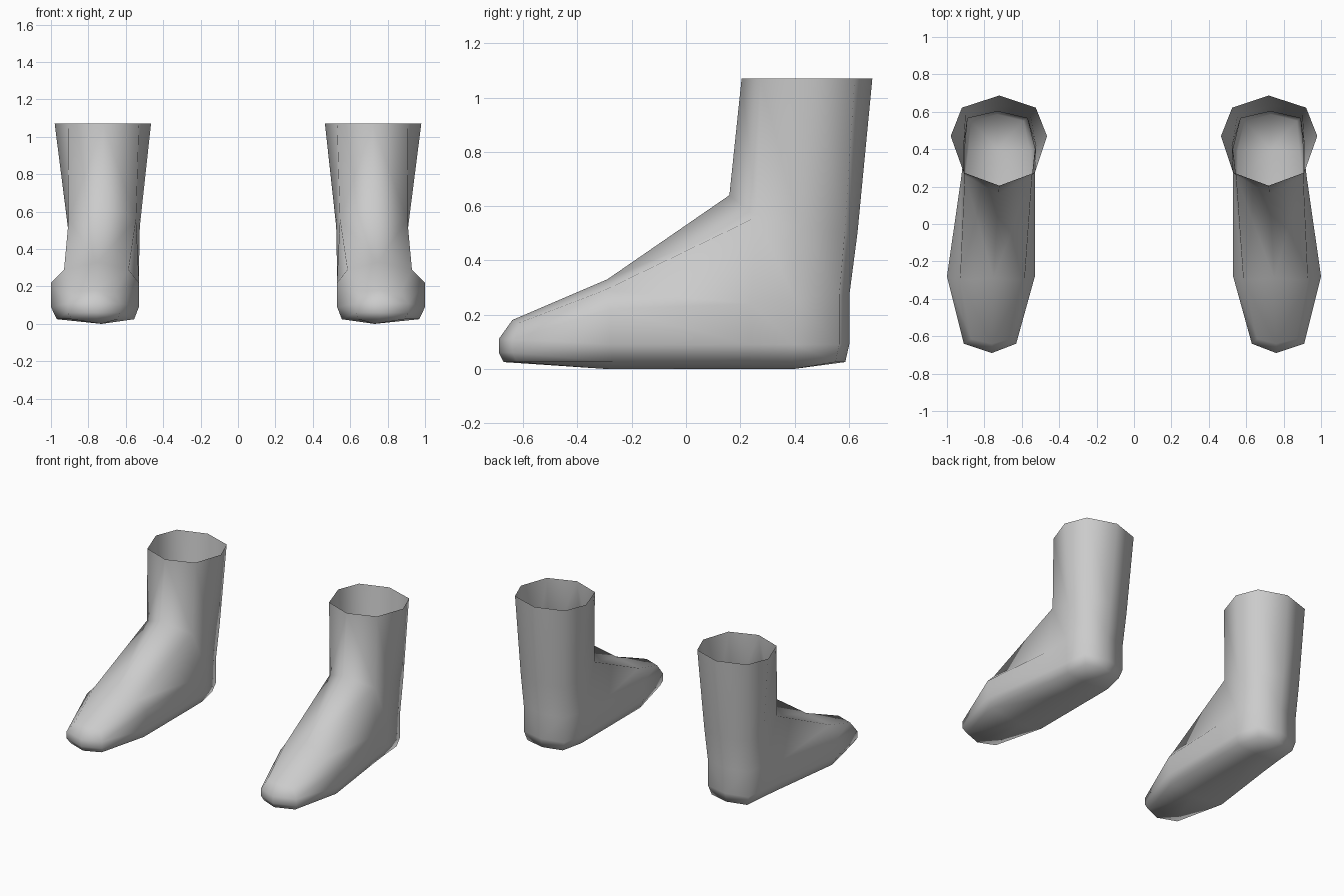
import bpy, bmesh

if "Cube" in bpy.data.objects:
    bpy.data.objects.remove(bpy.data.objects["Cube"])

# Each row runs from toe to heel; entries are (inner x, outer x, y, z)
shoulder = [(.76, .76, -.64, .18), (.66, .87, -.615, .17), (.585, .93, -.30, .29),
            (.545, .905, .26, .56), (.525, .91, .42, .52), (.555, .9, .585, .5),
            (.73, .73, .632, .5)]
# Plan outline of the foot: (inner x, outer x, y, upper side height)
outline = [(.76, .76, -.69, .11), (.63, .91, -.64, .11), (.53, 1.0, -.28, .22),
           (.53, .925, .24, .24), (.53, .905, .40, .26), (.57, .89, .565, .27),
           (.73, .73, .602, .27)]
cuff = [(.53, .91, .275, 1.07), (.465, .98, .47, 1.07), (.525, .92, .622, 1.07),
        (.72, .72, .687, 1.07)]
ball_top, ankle_front, cuff_front = (.75, -.29, .33), (.725, .16, .64), (.72, .205, 1.07)

side = [(a, b, y, .06 if i < 2 else .09) for i, (a, b, y, z) in enumerate(outline)]


def inset(p, f):
    a, b, y, z = p
    return (.74 + (a - .74) * f, .74 + (b - .74) * f, y * .975, .025)


rim = [inset(p, .88) for p in outline]
keel = [(.73, .73, max(-.3, min(.4, p[2])), 0) for p in outline]

bm = bmesh.new()


def face(*pts):
    unique = list(dict.fromkeys(pts))
    if len(unique) > 2:
        bm.faces.new([bm.verts.new(p) for p in unique])


def strip(upper, lower):
    for i in range(len(upper) - 1):
        face(upper[i], upper[i + 1], lower[i + 1], lower[i])


for k in (0, 1):
    def half(row):
        return [(p[k], p[2], p[3]) for p in row]
    s = half(shoulder)
    # Foot sides and sole
    rows = [s, half(outline), half(side), half(rim), half(keel)]
    for upper, lower in zip(rows, rows[1:]):
        strip(upper, lower)
    # Instep
    face(s[0], s[1], s[2], ball_top)
    face(ball_top, s[2], s[3], ankle_front)
    # Open shaft
    strip([cuff_front] + half(cuff), [ankle_front] + s[3:])

bmesh.ops.remove_doubles(bm, verts=bm.verts, dist=.0005)
bmesh.ops.recalc_face_normals(bm, faces=bm.faces)
# Make sure the sole faces down
if min(bm.faces, key=lambda f: f.calc_center_median().z).normal.z > 0:
    bmesh.ops.reverse_faces(bm, faces=bm.faces)
mesh = bpy.data.meshes.new("boots")
bm.to_mesh(mesh)
bm.free()
mesh.shade_smooth()
boots = bpy.data.objects.new("boots", mesh)
bpy.context.collection.objects.link(boots)
# Second boot
boots.modifiers.new("pair", 'MIRROR').use_clip = False
